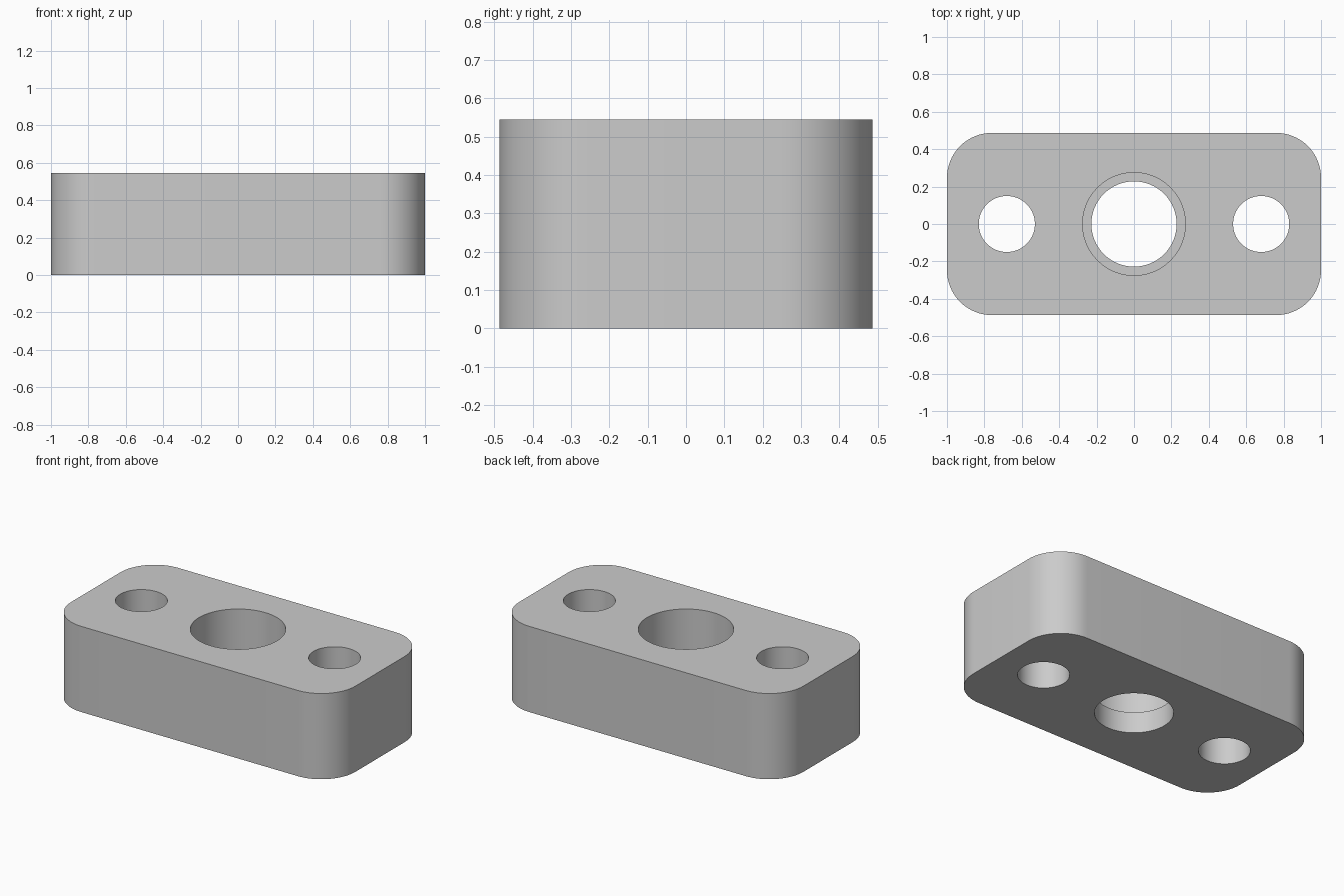
import bpy
import bmesh
from math import pi, cos, sin, radians

cube = bpy.data.objects.get("Cube")
if cube:
    bpy.data.objects.remove(cube, do_unlink=True)

HALF_X, HALF_Y, HEIGHT = 1.0, 0.487, 0.545
CORNER = 0.24
LEDGE = 0.135          # height of the step inside the centre bore

grey = bpy.data.materials.new("light_grey")
grey.use_nodes = True
colour = (0.6, 0.6, 0.6, 1)
grey.diffuse_color = colour
grey.node_tree.nodes["Principled BSDF"].inputs["Base Color"].default_value = colour


def prism(name, outline, z0, z1):
    """Extrude a closed outline of (x, y) points from z0 to z1."""
    bm = bmesh.new()
    base = bm.faces.new([bm.verts.new((x, y, z0)) for x, y in outline])
    top = bmesh.ops.extrude_face_region(bm, geom=[base])["geom"]
    verts = [v for v in top if isinstance(v, bmesh.types.BMVert)]
    bmesh.ops.translate(bm, vec=(0, 0, z1 - z0), verts=verts)
    bmesh.ops.recalc_face_normals(bm, faces=bm.faces)
    mesh = bpy.data.meshes.new(name)
    bm.to_mesh(mesh)
    bm.free()
    mesh.materials.append(grey)
    obj = bpy.data.objects.new(name, mesh)
    bpy.context.collection.objects.link(obj)
    return obj


def arc(cx, cy, r, start, sweep, count):
    return [(cx + r * cos(start + sweep * i / count),
             cy + r * sin(start + sweep * i / count)) for i in range(count + 1)]


def circle(cx, r):
    return arc(cx, 0, r, 0, 2 * pi, 64)[:-1]


# Block with rounded vertical corners
outline = []
for quarter, (sx, sy) in enumerate([(1, 1), (-1, 1), (-1, -1), (1, -1)]):
    outline += arc(sx * (HALF_X - CORNER), sy * (HALF_Y - CORNER),
                   CORNER, quarter * pi / 2, pi / 2, 16)
block = prism("mounting_block", outline, 0, HEIGHT)

# Side holes, centre bore and its wider upper counterbore
cutters = [
    prism("right_hole_cutter", circle(-0.68, 0.15), -0.1, HEIGHT + 0.1),
    prism("left_hole_cutter", circle(0.68, 0.15), -0.1, HEIGHT + 0.1),
    prism("centre_bore_cutter", circle(0, 0.228), -0.1, HEIGHT + 0.05),
    prism("counterbore_cutter", circle(0, 0.275), LEDGE, HEIGHT + 0.1),
]
bpy.ops.object.select_all(action="DESELECT")
block.select_set(True)
bpy.context.view_layer.objects.active = block
for cutter in cutters:
    mod = block.modifiers.new(cutter.name, "BOOLEAN")
    mod.operation = "DIFFERENCE"
    mod.solver = "EXACT"
    mod.object = cutter
    bpy.ops.object.modifier_apply(modifier=mod.name)
    bpy.data.objects.remove(cutter, do_unlink=True)

bpy.ops.object.shade_smooth_by_angle(angle=radians(30))
